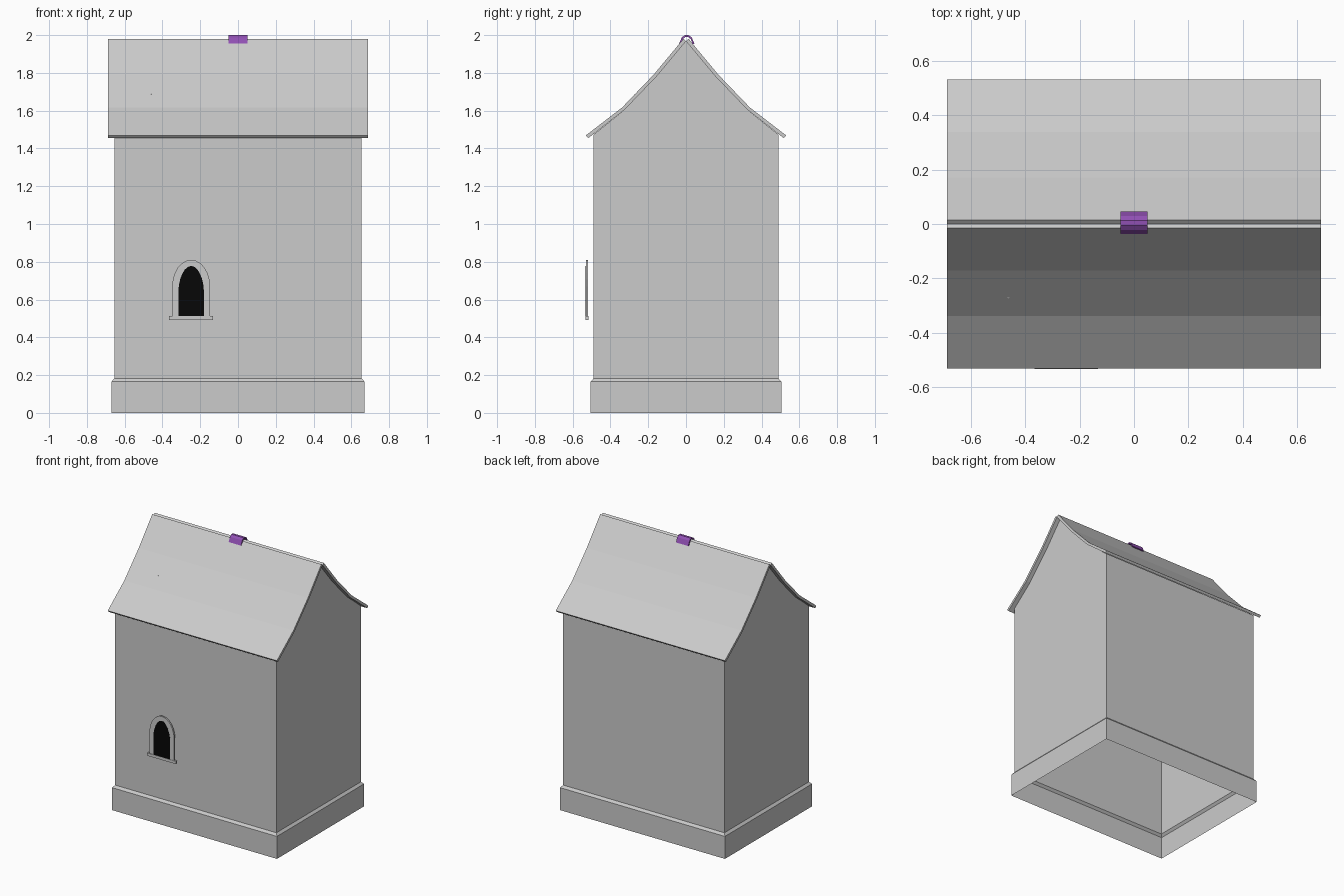
import bpy, bmesh, math
from mathutils import Vector

cube = bpy.data.objects.get("Cube")
if cube:
    bpy.data.objects.remove(cube, do_unlink=True)


def material(name, rgb):
    m = bpy.data.materials.new(name)
    m.use_nodes = True
    m.diffuse_color = (*rgb, 1)
    m.node_tree.nodes["Principled BSDF"].inputs["Base Color"].default_value = (*rgb, 1)
    return m


grey = material("stone grey", (0.6, 0.6, 0.6))
black = material("window black", (0.002, 0.002, 0.002))
purple = material("ridge purple", (0.28, 0.08, 0.45))


def finish(name, bm, mat):
    mesh = bpy.data.meshes.new(name)
    bm.to_mesh(mesh)
    bm.free()
    mesh.materials.append(mat)
    ob = bpy.data.objects.new(name, mesh)
    bpy.context.scene.collection.objects.link(ob)
    return ob


def prism(name, outline, offset, mat):
    """Closed outline of 3D points, pushed along an offset."""
    bm = bmesh.new()
    face = bm.faces.new([bm.verts.new(p) for p in outline])
    ext = bmesh.ops.extrude_face_region(bm, geom=[face], use_keep_orig=True)
    bmesh.ops.translate(bm, vec=Vector(offset),
                        verts=[v for v in ext["geom"] if isinstance(v, bmesh.types.BMVert)])
    bmesh.ops.recalc_face_normals(bm, faces=bm.faces)
    return finish(name, bm, mat)


# Sagging roof slope: underside and top, from ridge to eaves
under = [(0, 1.968), (0.155, 1.782), (0.325, 1.605), (0.517, 1.455)]
over = [(0.014, 1.98), (0.17, 1.792), (0.338, 1.617), (0.53, 1.469)]
half_roof = 0.687
for side, label in ((-1, "front"), (1, "back")):
    outline = [(-half_roof, side * y, z) for y, z in under + over[::-1]]
    prism("roof_" + label, outline, (2 * half_roof, 0, 0), grey)

# Plinth: open shell with a chamfered top
WX, WY = 0.655, 0.49
bm = bmesh.new()
rings = []
for x, y, z in ((0.67, 0.505, 0), (0.67, 0.505, 0.165), (WX, WY, 0.182)):
    rings.append([bm.verts.new((sx * x, sy * y, z))
                  for sx, sy in ((-1, -1), (1, -1), (1, 1), (-1, 1))])
for low, high in zip(rings, rings[1:]):
    for i in range(4):
        j = (i + 1) % 4
        bm.faces.new((low[i], low[j], high[j], high[i]))
finish("plinth", bm, grey)

# Walls: gable outline follows the underside of the roof, open at the bottom
bm = bmesh.new()
slope = [(WY, 1.473)] + under[2:0:-1]
gable = [(-WY, 0.182)] + [(-y, z) for y, z in slope] + [under[0]] + slope[::-1] + [(WY, 0.182)]
ends = [[bm.verts.new((x, y, z)) for y, z in gable] for x in (-WX, WX)]
for end in ends:
    bm.faces.new(end)
for i in (0, len(gable) - 2):
    bm.faces.new((ends[0][i], ends[0][i + 1], ends[1][i + 1], ends[1][i]))
bmesh.ops.recalc_face_normals(bm, faces=bm.faces)
finish("walls", bm, grey)


# Window: arched surround, dark pane and sill, standing off the front wall
def arch(half, bottom, spring, top, y, power=1.0, steps=12):
    pts = [(-half, bottom), (half, bottom)]
    for i in range(steps + 1):
        a = math.pi * i / steps
        pts.append((half * math.cos(a), spring + (top - spring) * math.sin(a) ** power))
    return [(x - 0.248, y, z) for x, z in pts]


prism("window_surround", arch(0.1, 0.51, 0.67, 0.81, -0.53), (0, 0.012, 0), grey)
prism("window_pane", arch(0.067, 0.512, 0.65, 0.778, -0.531, 1.15), (0, 0.002, 0), black)
sill = [(-0.366, -0.533, z) for z in (0.492, 0.512)] + [(-0.132, -0.533, z) for z in (0.512, 0.492)]
prism("window_sill", sill, (0, 0.016, 0), grey)

# Ridge cap: thin bent tile over the ridge
bend = [(-0.041, 1.955), (-0.026, 1.988), (-0.009, 2.0), (0.009, 2.0), (0.026, 1.988), (0.041, 1.955)]
inner = [(y * 0.8, z - 0.009) for y, z in bend[1:-1]]
inner = [(-0.032, 1.952)] + inner + [(0.032, 1.952)]
prism("ridge_cap", [(-0.05, y + 0.004, z) for y, z in bend + inner[::-1]], (0.1, 0, 0), purple)

# Small chip showing on the front slope
chip = [(-0.49, -0.244, 1.706), (-0.433, -0.244, 1.706), (-0.461, -0.274, 1.686)]
prism("roof_chip", chip, (0, 0.008, -0.014), grey)
